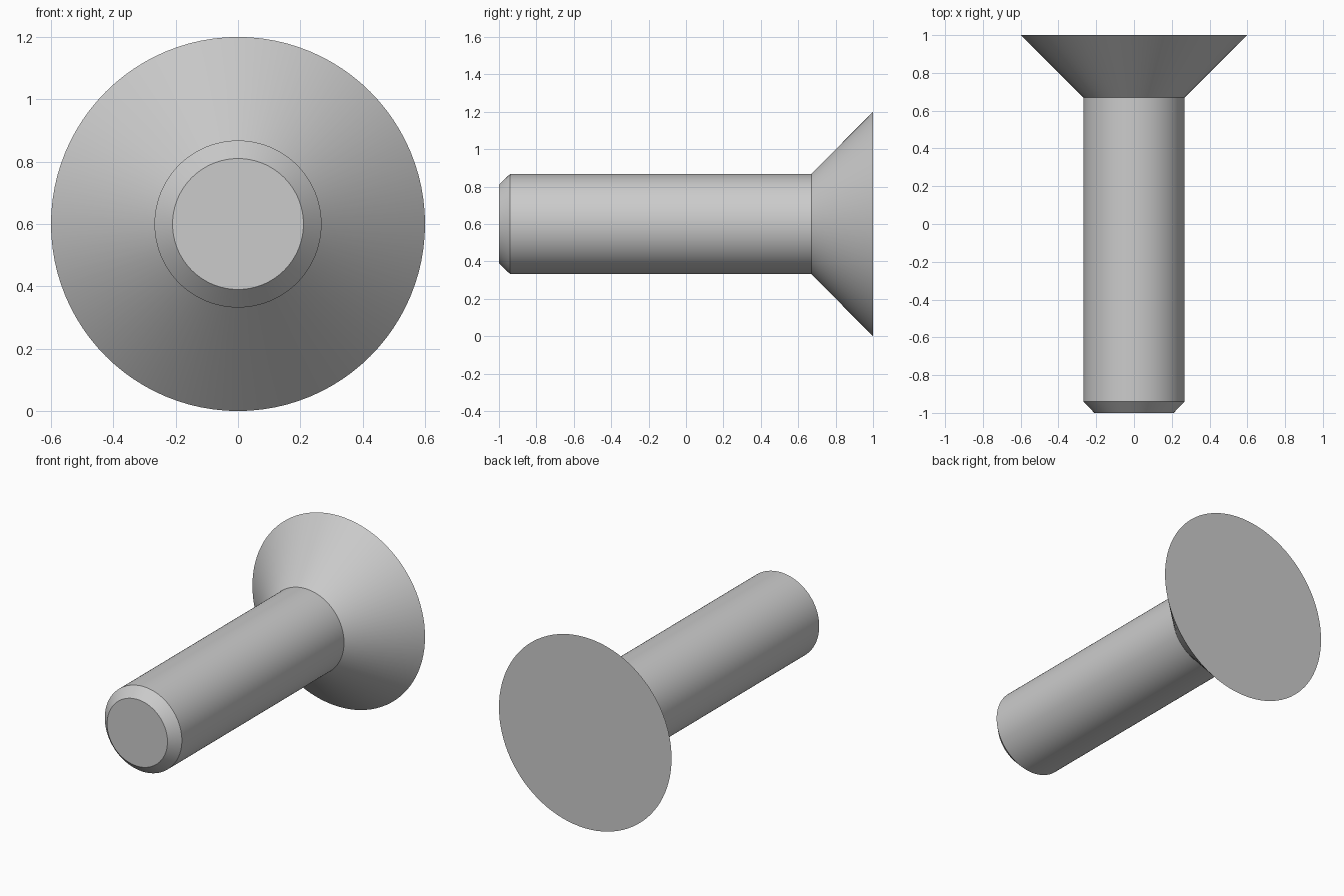
import bpy
import bmesh
from math import pi, radians
from mathutils import Matrix, Vector

default = bpy.data.objects.get("Cube")
if default:
    bpy.data.objects.remove(default, do_unlink=True)

SEGMENTS = 96
AXIS_Z = 0.6

# Plain steel grey
steel = bpy.data.materials.new("steel_grey")
steel.use_nodes = True
GREY = (0.6, 0.6, 0.6, 1)
steel.diffuse_color = GREY
steel.node_tree.nodes["Principled BSDF"].inputs["Base Color"].default_value = GREY


def lathe(name, profile):
    """Revolve (radius, y) points around the y axis into a closed solid."""
    bm = bmesh.new()
    verts = [bm.verts.new((r, y, 0)) for r, y in profile]
    edges = [bm.edges.new(pair) for pair in zip(verts, verts[1:])]
    bmesh.ops.spin(bm, geom=verts + edges, cent=(0, 0, 0), axis=(0, 1, 0),
                   angle=2 * pi, steps=SEGMENTS)
    bmesh.ops.remove_doubles(bm, verts=bm.verts, dist=0.0001)
    # Flat end caps
    bmesh.ops.holes_fill(bm, edges=[e for e in bm.edges if e.is_boundary], sides=0)
    bmesh.ops.recalc_face_normals(bm, faces=bm.faces)
    mesh = bpy.data.meshes.new(name)
    bm.to_mesh(mesh)
    bm.free()
    mesh.materials.append(steel)
    obj = bpy.data.objects.new(name, mesh)
    bpy.context.collection.objects.link(obj)
    obj.matrix_world = Matrix.Translation(Vector((0, 0, AXIS_Z)))
    bpy.ops.object.select_all(action="DESELECT")
    obj.select_set(True)
    bpy.context.view_layer.objects.active = obj
    bpy.ops.object.shade_smooth_by_angle(angle=radians(30))
    return obj


# Chamfered tip, straight shank, flared flat head
lathe("countersunk_bolt", [
    (0.21, -1.0),
    (0.268, -0.94),
    (0.268, 0.67),
    (0.6, 1.0),
])
